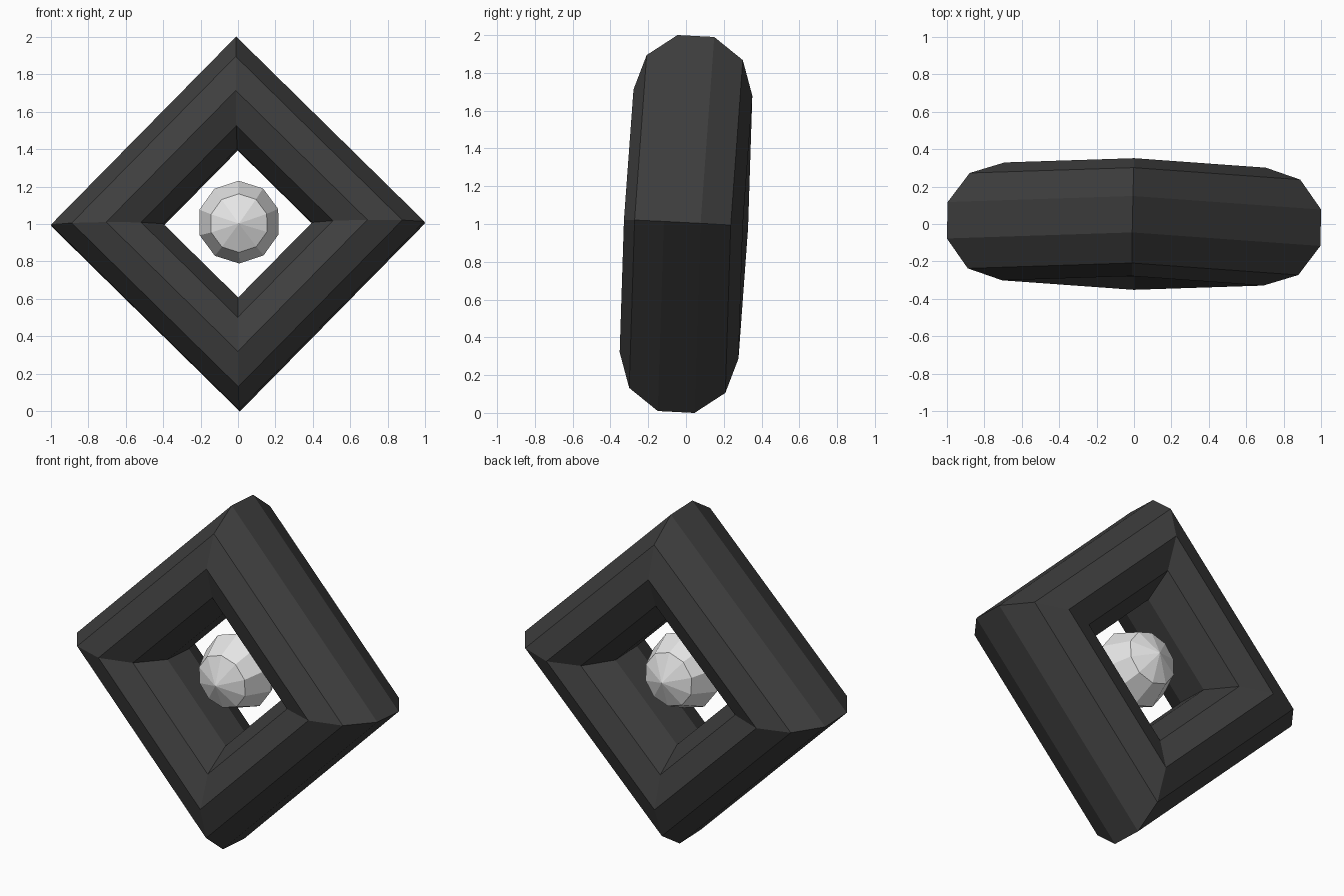
import bpy
import bmesh
from math import sin, cos, pi, radians
from mathutils import Euler, Matrix

cube = bpy.data.objects.get("Cube")
if cube:
    bpy.data.objects.remove(cube, do_unlink=True)


def make_material(name, value):
    mat = bpy.data.materials.new(name)
    mat.use_nodes = True
    colour = (value, value, value, 1.0)
    mat.diffuse_color = colour
    mat.node_tree.nodes["Principled BSDF"].inputs["Base Color"].default_value = colour
    return mat


def make_object(name, bm, mat, location, tilt):
    bmesh.ops.recalc_face_normals(bm, faces=bm.faces)
    mesh = bpy.data.meshes.new(name)
    bm.to_mesh(mesh)
    bm.free()
    mesh.materials.append(mat)
    obj = bpy.data.objects.new(name, mesh)
    obj.location = location
    obj.rotation_euler = Euler([radians(a) for a in tilt])
    bpy.context.collection.objects.link(obj)
    return obj


# Diamond frame: a four-cornered ring with a ten-sided tube, corners up, down, left, right
CORNERS, SIDES = 4, 10
RING_RADIUS, TUBE_RADIUS = 0.697, 0.315
bm = bmesh.new()
rings = []
for i in range(CORNERS):
    around = 2 * pi * i / CORNERS
    ring = []
    for j in range(SIDES):
        angle = 2 * pi * (j + 0.5) / SIDES
        reach = RING_RADIUS + TUBE_RADIUS * cos(angle)
        ring.append(bm.verts.new((reach * cos(around),
                                  TUBE_RADIUS * sin(angle),
                                  reach * sin(around))))
    rings.append(ring)
for i in range(CORNERS):
    a, b = rings[i], rings[(i + 1) % CORNERS]
    for j in range(SIDES):
        k = (j + 1) % SIDES
        bm.faces.new((a[j], a[k], b[k], b[j]))
make_object("diamond_frame", bm, make_material("charcoal", 0.05),
            (0, 0, 1.0), (-3, -0.5, -1.15))

# Faceted ball floating in the opening, its poles facing front and back
bm = bmesh.new()
bmesh.ops.create_uvsphere(bm, u_segments=10, v_segments=4, radius=0.221,
                          matrix=Matrix.Rotation(pi / 2, 4, 'X'))
make_object("center_ball", bm, make_material("light grey", 0.8),
            (0.005, 0, 1.01), (2, -0.5, 0))
